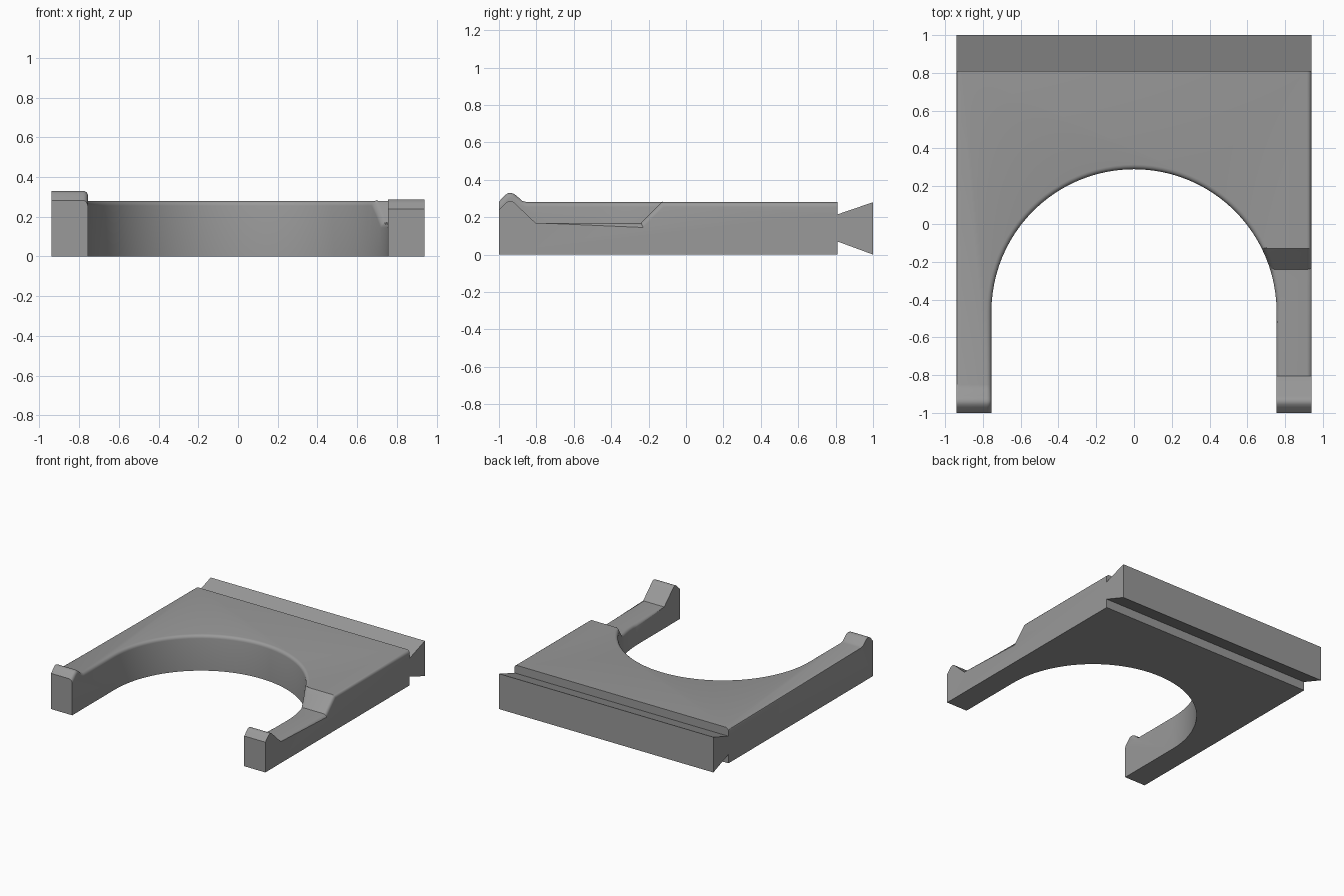
import bpy, bmesh, math

if "Cube" in bpy.data.objects:
    bpy.data.objects.remove(bpy.data.objects["Cube"])

GREY = bpy.data.materials.new("plain_grey")
GREY.diffuse_color = (0.32, 0.32, 0.32, 1)
GREY.use_nodes = True
GREY.node_tree.nodes["Principled BSDF"].inputs["Base Color"].default_value = GREY.diffuse_color


def prism(name, points, place, depth):
    """Extrude a closed 2D outline; place() maps each point to 3D."""
    bm = bmesh.new()
    face = bm.faces.new([bm.verts.new(place(a, b)) for a, b in points])
    ext = bmesh.ops.extrude_face_region(bm, geom=[face])
    moved = [v for v in ext["geom"] if isinstance(v, bmesh.types.BMVert)]
    bmesh.ops.translate(bm, verts=moved, vec=depth)
    bmesh.ops.recalc_face_normals(bm, faces=bm.faces)
    mesh = bpy.data.meshes.new(name)
    bm.to_mesh(mesh)
    bm.free()
    obj = bpy.data.objects.new(name, mesh)
    bpy.context.collection.objects.link(obj)
    return obj


# Side profile (y, z): plate, front bump and flared dovetail rail at the back
profile = [(-1, 0), (0.81, 0), (0.81, 0.07), (1, 0), (1, 0.28), (0.81, 0.215),
           (0.81, 0.28), (-0.85, 0.28), (-0.875, 0.287), (-0.91, 0.318),
           (-0.925, 0.327), (-0.94, 0.33), (-0.955, 0.327), (-0.97, 0.315), (-1, 0.283)]
frame = prism("forked_plate", profile, lambda y, z: (-0.94, y, z), (1.88, 0, 0))
frame.data.materials.append(GREY)

# Round-ended opening between the arms
R, CY = 0.755, -0.465
arch = [(R * math.cos(math.pi * i / 48), CY + R * math.sin(math.pi * i / 48))
        for i in range(49)]
opening = prism("opening_cutter", arch + [(-R, -1.2), (R, -1.2)],
                lambda x, y: (x, y, -0.2), (0, 0, 0.9))

# Lowered right arm with a hooked tip
dip = [(-1.1, 0.14), (-1, 0.24), (-0.97, 0.27), (-0.955, 0.283), (-0.94, 0.287),
       (-0.925, 0.283), (-0.91, 0.27), (-0.805, 0.17), (-0.24, 0.17),
       (-0.13, 0.28), (-0.03, 0.38), (-0.03, 0.5), (-1.1, 0.5)]
recess = prism("arm_recess_cutter", dip, lambda y, z: (0.3, y, z), (0.9, 0, 0))

for cutter in (opening, recess):
    mod = frame.modifiers.new(cutter.name, "BOOLEAN")
    mod.operation = "DIFFERENCE"
    mod.solver = "EXACT"
    mod.object = cutter
bpy.context.view_layer.update()
cut = bpy.data.meshes.new_from_object(
    frame.evaluated_get(bpy.context.evaluated_depsgraph_get()))
frame.modifiers.clear()
frame.data = cut
for cutter in (opening, recess):
    bpy.data.objects.remove(cutter)


# Rounded top edges along the opening and the outer sides
def rounded(edge):
    if len(edge.link_faces) != 2:
        return False
    low, high = sorted(edge.link_faces, key=lambda f: f.normal.z)
    mid = (edge.verts[0].co + edge.verts[1].co) / 2
    if high.normal.z < 0.5 or abs(low.normal.z) > 0.1 or mid.y > 0.805:
        return False
    if abs(low.normal.y) > 0.99 and mid.y < 0:
        return False
    outer = abs(mid.x) > 0.93
    return mid.y > -0.84 if outer or mid.x > 0.7 else True


bm = bmesh.new()
bm.from_mesh(cut)
bmesh.ops.remove_doubles(bm, verts=bm.verts, dist=0.0005)
bm.normal_update()
bmesh.ops.bevel(bm, geom=[e for e in bm.edges if rounded(e)], offset=0.025,
                offset_type="OFFSET", segments=4, profile=0.5,
                affect="EDGES", clamp_overlap=False)
bm.to_mesh(cut)
bm.free()
if not cut.materials:
    cut.materials.append(GREY)

bpy.context.view_layer.objects.active = frame
frame.select_set(True)
bpy.ops.object.shade_smooth_by_angle(angle=math.radians(30))
